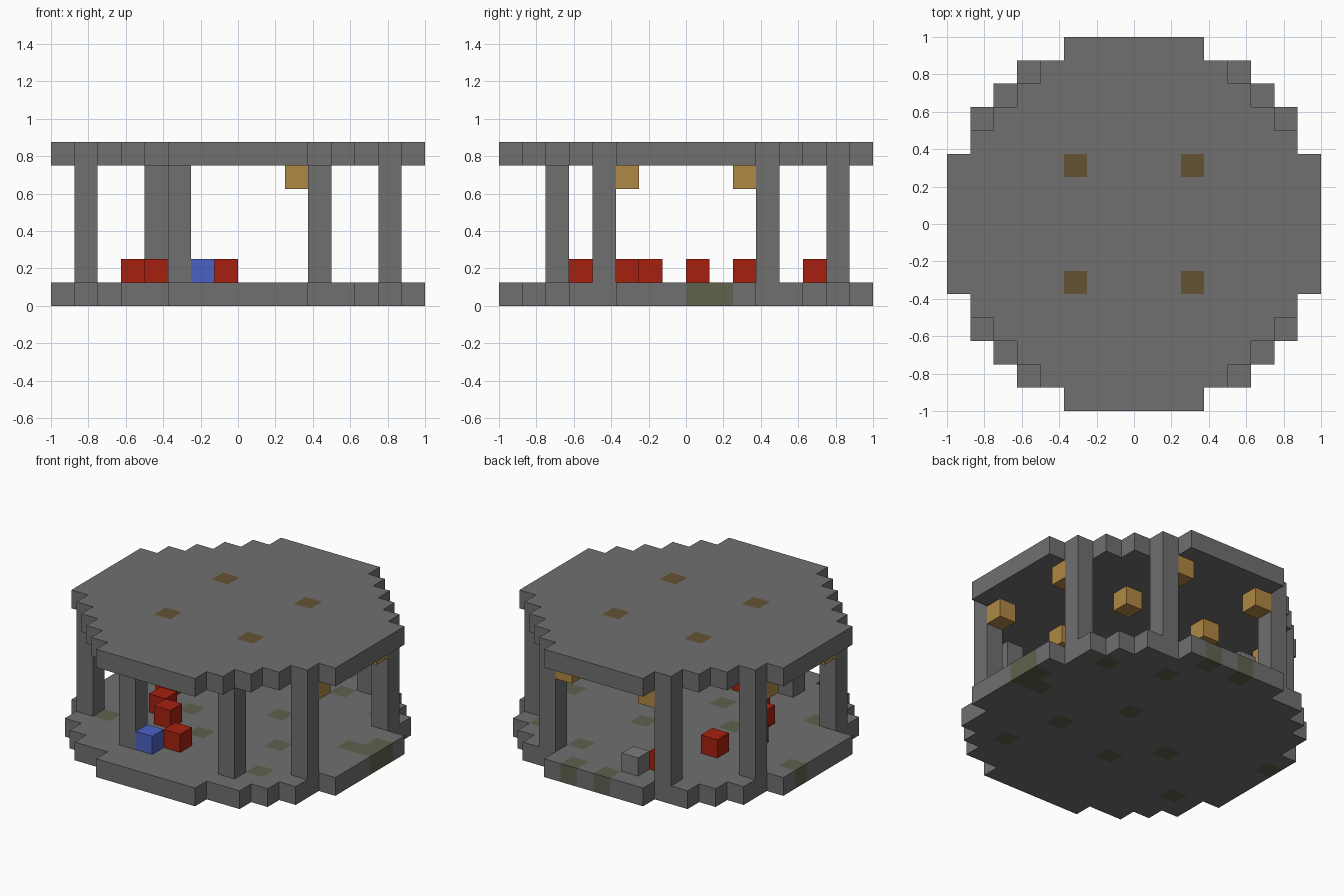
import bpy, bmesh
from math import floor
from mathutils import Vector

cube = bpy.data.objects.get("Cube")
if cube:
    bpy.data.objects.remove(cube, do_unlink=True)

U = 0.125  # size of one block


def material(name, r, g, b):
    m = bpy.data.materials.new(name)
    m.use_nodes = True
    m.diffuse_color = (r, g, b, 1)
    m.node_tree.nodes["Principled BSDF"].inputs["Base Color"].default_value = (r, g, b, 1)
    return m


stone = material("stone grey", 0.162, 0.162, 0.162)
moss = material("moss olive", 0.112, 0.122, 0.075)
brown = material("lamp brown", 0.127, 0.085, 0.034)
tan = material("lamp tan", 0.434, 0.246, 0.058)
red = material("seat red", 0.381, 0.0144, 0.005)
blue = material("seat blue", 0.07, 0.122, 0.546)
pale = material("pale stone", 0.2, 0.2, 0.2)


def finish(name, bm, mats):
    bmesh.ops.recalc_face_normals(bm, faces=bm.faces)
    me = bpy.data.meshes.new(name)
    bm.to_mesh(me)
    bm.free()
    for m in mats:
        me.materials.append(m)
    bpy.context.collection.objects.link(bpy.data.objects.new(name, me))


def block(name, x, y, z, mat, height=1):
    """Box whose lowest corner sits on grid cell x, y, z."""
    bm = bmesh.new()
    bmesh.ops.create_cube(bm, size=1)
    for v in bm.verts:
        v.co = Vector((v.co.x + x + 0.5, v.co.y + y + 0.5, (v.co.z + 0.5) * height + z)) * U
    finish(name, bm, [mat])


def mirror_index(i):
    return i if i >= 0 else -1 - i


def slab(name, z, widths, patch_mat, patches):
    """Stepped round slab; widths gives the half width of each row from the middle out."""
    bm = bmesh.new()
    bmesh.ops.create_grid(bm, x_segments=16, y_segments=16, size=1)
    outside = []
    for f in bm.faces:
        c = f.calc_center_median() / U
        if abs(c.x) > widths[mirror_index(floor(c.y))]:
            outside.append(f)
    bmesh.ops.delete(bm, geom=outside, context='FACES')
    new = bmesh.ops.extrude_face_region(bm, geom=bm.faces[:], use_keep_orig=True)
    for v in bm.verts:
        v.co.z = z * U
    for v in new["geom"]:
        if isinstance(v, bmesh.types.BMVert):
            v.co.z = (z + 1) * U
    bmesh.ops.recalc_face_normals(bm, faces=bm.faces)
    # colour every face by the cell just behind it
    for f in bm.faces:
        c = f.calc_center_median() / U - f.normal * 0.3
        f.material_index = int((floor(c.x), floor(c.y)) in patches)
    finish(name, bm, [stone, patch_mat])


# floor and roof
moss_cells = {(-6, -4), (1, 1), (2, 5), (3, -2), (4, -5), (7, 0), (7, 1), (6, 0),
              (1, 7), (-1, 7), (-3, -1), (-1, -3), (-8, 1), (5, 4)}
slab("floor_slab", 0, (8, 8, 8, 7, 7, 6, 5, 3), moss, moss_cells)
inner = [(x, y) for x in (-3, 2) for y in (-3, 2)]
slab("roof_slab", 6, (8, 8, 8, 7, 6, 5, 4, 3), brown, set(inner))

# pillars
pillars = [(x, y) for x in (-7, 6) for y in (-4, 3)]
pillars += [(-4, 6), (3, 6), (-3, -6), (3, -6)]
for i, (x, y) in enumerate(pillars):
    block(f"pillar_{i + 1}", x, y, 1, stone, height=5)

# ceiling lamps
lamps = inner + [(x, y) for x in (-7, 6) for y in (-3, 2)] + [(-3, 6), (2, 6)]
for i, (x, y) in enumerate(lamps):
    block(f"ceiling_lamp_{i + 1}", x, y, 5, tan)

# seats and loose blocks on the floor
for i, (x, y) in enumerate([(-1, -5), (-3, -3), (-4, -2), (-5, 0), (-4, 2), (-3, 5)]):
    block(f"red_seat_{i + 1}", x, y, 1, red)
block("blue_seat", -2, -6, 1, blue)
block("pale_block", -2, 6, 1, pale)
